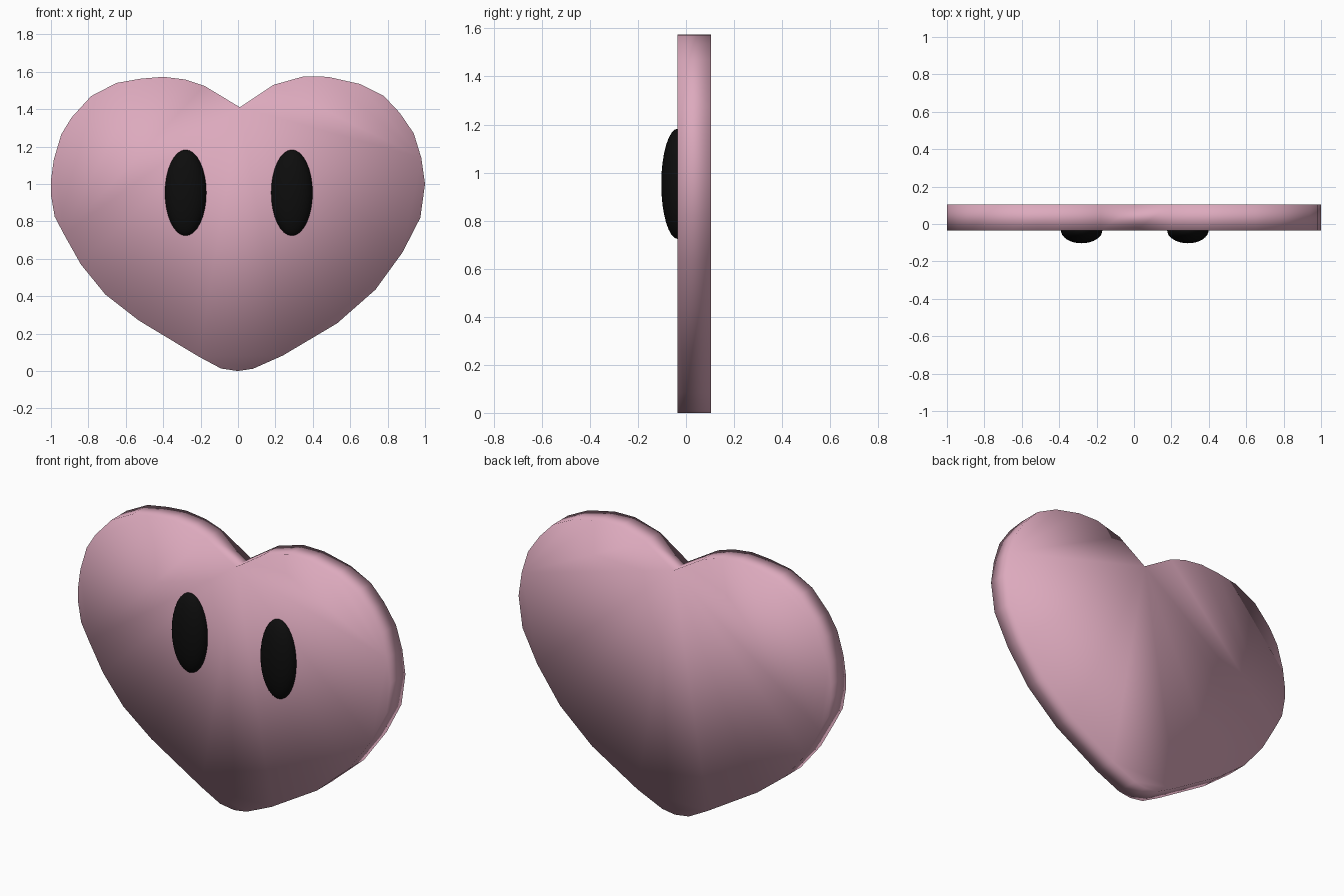
import bpy, bmesh

if "Cube" in bpy.data.objects:
    bpy.data.objects.remove(bpy.data.objects["Cube"])


def material(name, color):
    m = bpy.data.materials.new(name)
    m.diffuse_color = (*color, 1)
    m.use_nodes = True
    m.node_tree.nodes["Principled BSDF"].inputs["Base Color"].default_value = m.diffuse_color
    return m


pink = material("pink", (0.72, 0.40, 0.51))
black = material("black", (0.004, 0.004, 0.004))

# Heart outline (x, z), clockwise from the top notch
outline = [
    (0.01, 1.41), (0.19, 1.53), (0.35, 1.575), (0.48, 1.573), (0.65, 1.535),
    (0.78, 1.47), (0.865, 1.38), (0.94, 1.27), (0.98, 1.14), (1.0, 1.0),
    (0.975, 0.82), (0.88, 0.635), (0.735, 0.435), (0.53, 0.255), (0.24, 0.083),
    (0.08, 0.012), (0.0, 0.0), (-0.09, 0.013), (-0.21, 0.077), (-0.53, 0.27),
    (-0.71, 0.41), (-0.84, 0.57), (-0.93, 0.73), (-0.98, 0.825), (-1.0, 0.94),
    (-1.0, 1.02), (-0.985, 1.13), (-0.945, 1.265), (-0.89, 1.355),
    (-0.785, 1.47), (-0.65, 1.54), (-0.52, 1.563), (-0.40, 1.573),
    (-0.28, 1.558), (-0.18, 1.525),
]

# Heart-shaped plate with front and back caps, softly shaded all over
bm = bmesh.new()
front = bm.faces.new([bm.verts.new((x, -0.035, z)) for x, z in outline])
ext = bmesh.ops.extrude_face_region(bm, geom=[front], use_keep_orig=True)
back_verts = [g for g in ext["geom"] if isinstance(g, bmesh.types.BMVert)]
bmesh.ops.translate(bm, verts=back_verts, vec=(0, 0.138, 0))
bmesh.ops.triangulate(bm, faces=[f for f in bm.faces if len(f.verts) > 4])
bmesh.ops.recalc_face_normals(bm, faces=bm.faces)
for f in bm.faces:
    f.smooth = True
mesh = bpy.data.meshes.new("heart_plate")
bm.to_mesh(mesh)
bm.free()
heart = bpy.data.objects.new("heart_plate", mesh)
bpy.context.collection.objects.link(heart)
mesh.materials.append(pink)

# Oval eyes, half sunk into the front
for name, x in (("left_eye", -0.28), ("right_eye", 0.288)):
    bpy.ops.mesh.primitive_uv_sphere_add(segments=32, ring_count=16, radius=1,
                                         location=(x, -0.033, 0.953))
    eye = bpy.context.object
    eye.name = name
    eye.scale = (0.111, 0.07, 0.23)
    bpy.ops.object.shade_smooth()
    eye.data.materials.append(black)
